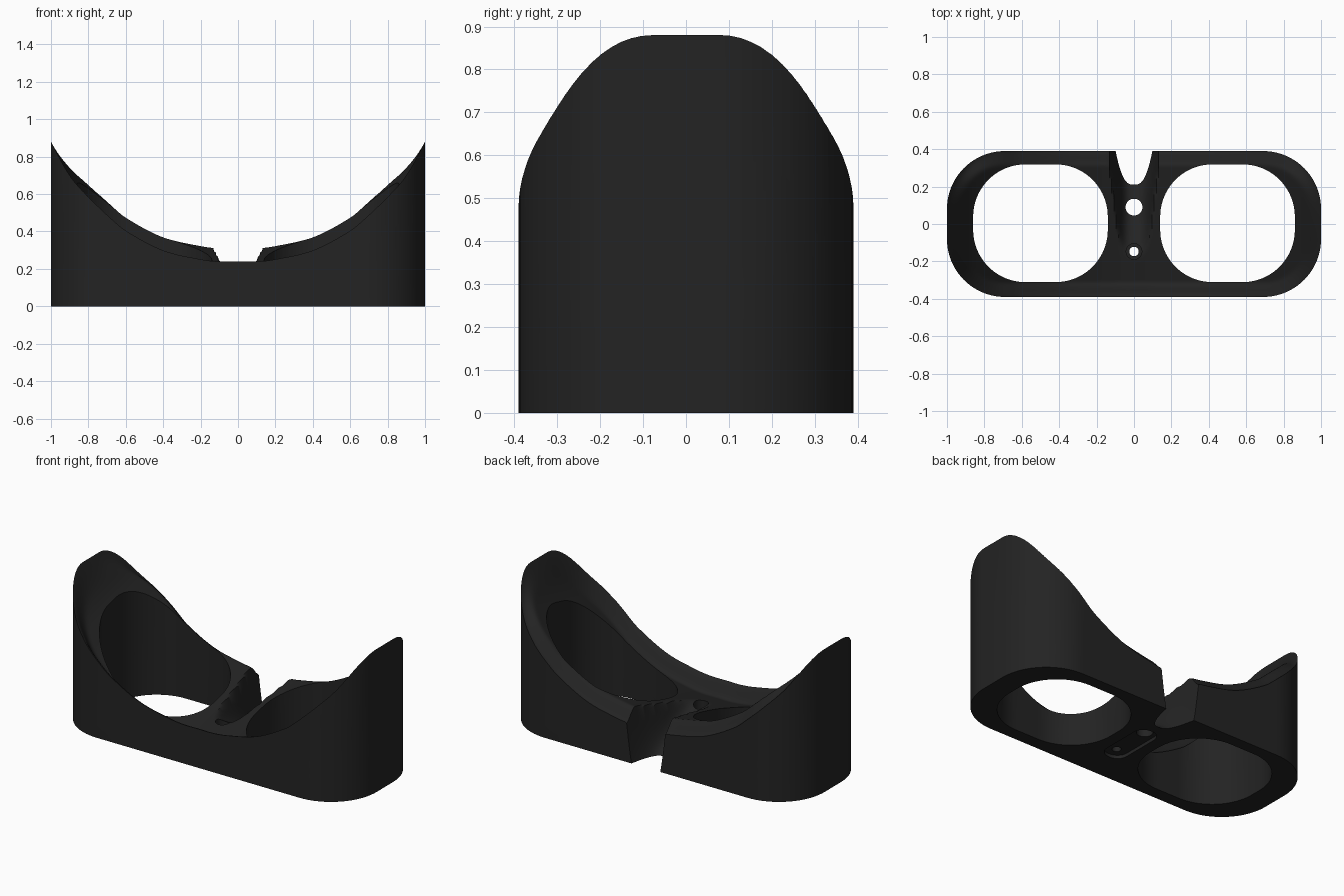
import bpy, bmesh, math
from mathutils import Vector

if "Cube" in bpy.data.objects:
    bpy.data.objects.remove(bpy.data.objects["Cube"])

# Rim height by distance from the middle, and the nose valley floor by depth
RIM = [(0, .24), (.1, .24), (.2, .252), (.4, .30), (.6, .405), (.69, .48),
       (.8, .585), (.9, .70), (1.0, .88), (1.1, 1.08)]
NOSE = [(-.5, .36), (-.39, .31), (-.15, .195), (.09, .075), (.21, 0), (.39, -.18), (.5, -.3)]


def curve(points, t):
    """Smooth (Hermite) interpolation through a few points."""
    n = len(points)
    slope = lambda i: ((points[min(i + 1, n - 1)][1] - points[max(i - 1, 0)][1]) /
                       (points[min(i + 1, n - 1)][0] - points[max(i - 1, 0)][0]))
    t = max(points[0][0], min(points[-1][0], t))
    i = next(k for k in range(n - 1) if t <= points[k + 1][0])
    (x0, a), (x1, b) = points[i], points[i + 1]
    h = x1 - x0
    u = (t - x0) / h
    return ((2*u**3 - 3*u*u + 1) * a + (u**3 - 2*u*u + u) * h * slope(i)
            + (3*u*u - 2*u**3) * b + (u**3 - u*u) * h * slope(i + 1))


def rounded(hx, hy, r, seg=20):
    """Rounded rectangle outline."""
    pts = []
    for q, (sx, sy) in enumerate([(1, 1), (-1, 1), (-1, -1), (1, -1)]):
        for k in range(seg + 1):
            a = math.pi / 2 * (q + k / seg)
            pts.append((sx * (hx - r) + r * math.cos(a), sy * (hy - r) + r * math.sin(a)))
    return pts


def prism(name, pts, z0, z1, cx=0, cy=0):
    bm = bmesh.new()
    f = bm.faces.new([bm.verts.new((x + cx, y + cy, z0)) for x, y in pts])
    up = bmesh.ops.extrude_face_region(bm, geom=[f])['geom']
    bmesh.ops.translate(bm, vec=(0, 0, z1 - z0),
                        verts=[v for v in up if isinstance(v, bmesh.types.BMVert)])
    bmesh.ops.remove_doubles(bm, verts=bm.verts, dist=1e-5)
    return finish(name, bm)


def finish(name, bm):
    bmesh.ops.recalc_face_normals(bm, faces=bm.faces)
    me = bpy.data.meshes.new(name)
    bm.to_mesh(me)
    bm.free()
    ob = bpy.data.objects.new(name, me)
    bpy.context.collection.objects.link(ob)
    return ob


def circle(r, n=32):
    return [(r * math.cos(2 * math.pi * k / n), r * math.sin(2 * math.pi * k / n)) for k in range(n)]


def combine(ob, other, op):
    m = ob.modifiers.new("cut", 'BOOLEAN')
    m.operation, m.object, m.solver = op, other, 'EXACT'
    bpy.context.view_layer.objects.active = ob
    bpy.ops.object.modifier_apply(modifier=m.name)
    bpy.data.objects.remove(other)


def height(x, y):
    """Face-fitting surface: curved rim, tilted inner land, nose valley."""
    ax = abs(x)
    qx, qy = ax - .69, abs(y) - .08
    inset = .31 - (math.hypot(max(qx, 0), max(qy, 0)) + min(max(qx, qy), 0))
    u = max(0, min(1, inset / .08))
    top = curve(RIM, ax) + u * u * (3 - 2 * u) * (.24 * y - .005)
    g = 60 + 130 * max(0, min(1, (y + .3) / .4))
    nose = curve(NOSE, y) + g * min(ax, .3) ** 3
    k = .03
    h = max(k - abs(top - nose), 0) / k
    return min(top, nose) - h * h * k / 4


# Solid under the face-fitting surface
bm = bmesh.new()
NX, NY = 176, 72
rows = [[None] * (NX + 1) for _ in range(NY + 1)]
for j in range(NY + 1):
    for i in range(NX + 1):
        x, y = -1.05 + 2.1 * i / NX, -.43 + .86 * j / NY
        rows[j][i] = bm.verts.new((x, y, height(x, y)))
for j in range(NY):
    for i in range(NX):
        bm.faces.new((rows[j][i], rows[j][i + 1], rows[j + 1][i + 1], rows[j + 1][i]))
border = [e for e in bm.edges if e.is_boundary]
ex = bmesh.ops.extrude_edge_only(bm, edges=border)['geom']
for v in ex:
    if isinstance(v, bmesh.types.BMVert):
        v.co.z = -.6
bmesh.ops.holes_fill(bm, edges=[e for e in ex if isinstance(e, bmesh.types.BMEdge) and e.is_boundary], sides=0)
face_surface = finish("face_surface", bm)

# Outer shell with the two eye openings
body = prism("face_cushion", rounded(1.0, .39, .31), 0, 1.3)
for s in (-1, 1):
    combine(body, prism("eye_opening", rounded(.36, .315, .28), -.2, 1.5, .5 * s, .004), 'DIFFERENCE')

# Bridge fixing holes, counterbore and underside pocket
combine(body, prism("large_fixing_hole", circle(.045), -.2, 1.5, 0, .09), 'DIFFERENCE')
combine(body, prism("small_fixing_hole", circle(.025), -.2, 1.5, 0, -.147), 'DIFFERENCE')
combine(body, prism("counterbore", circle(.042), .13, 1.5, 0, -.147), 'DIFFERENCE')
combine(body, prism("underside_pocket", rounded(.07, .18, .065, 8), -.1, .02, 0, -.03), 'DIFFERENCE')

# Trim the shell to the face surface
combine(body, face_surface, 'INTERSECT')

mat = bpy.data.materials.new("dark_foam")
mat.diffuse_color = (.017, .017, .017, 1)
mat.use_nodes = True
mat.node_tree.nodes["Principled BSDF"].inputs["Base Color"].default_value = mat.diffuse_color
body.data.materials.clear()
body.data.materials.append(mat)
bpy.ops.object.select_all(action='DESELECT')
body.select_set(True)
bpy.context.view_layer.objects.active = body
bpy.ops.object.shade_smooth_by_angle(angle=math.radians(35))
